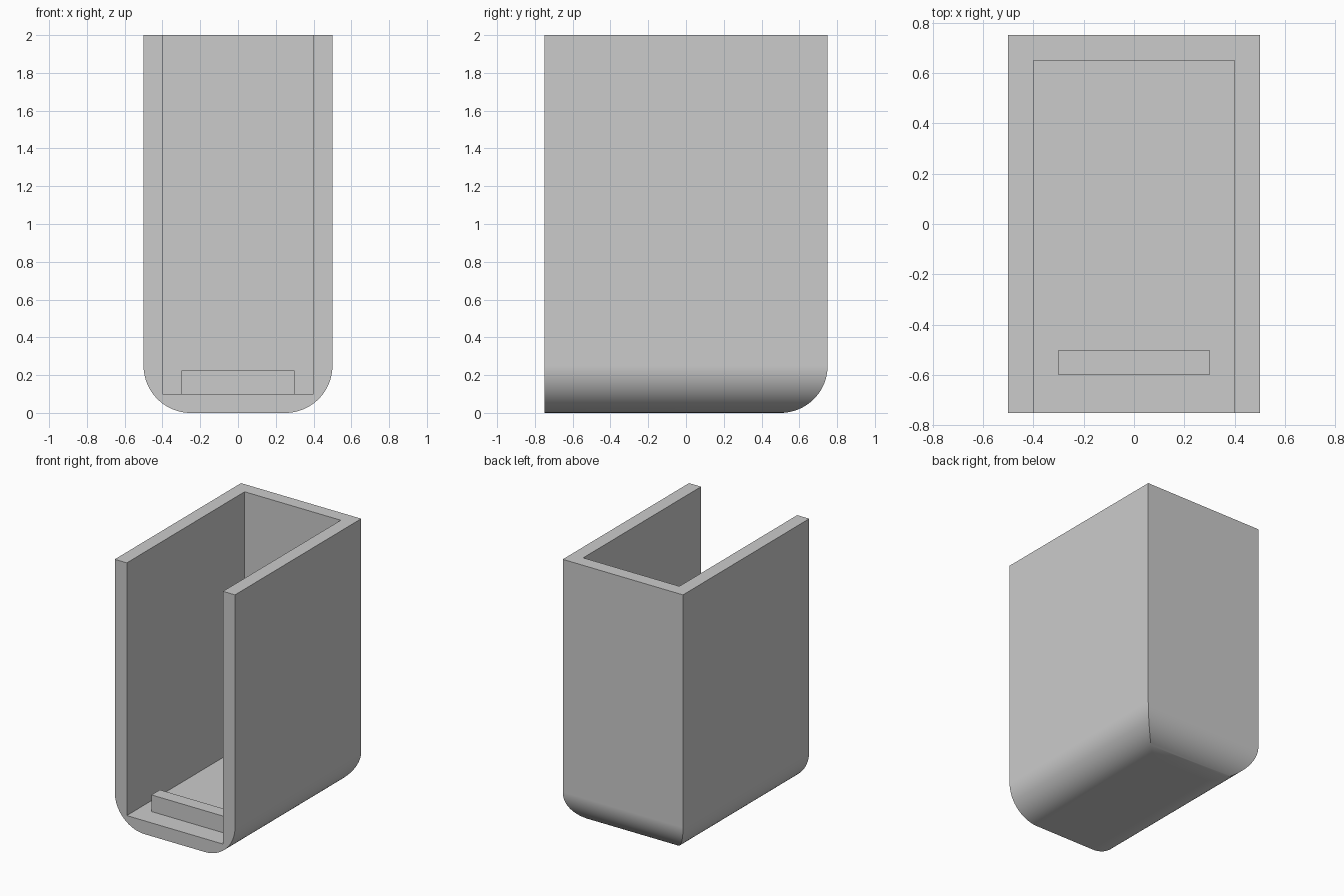
import bpy, bmesh
from math import sin, cos, pi, radians

cube = bpy.data.objects.get("Cube")
if cube:
    bpy.data.objects.remove(cube, do_unlink=True)

WIDTH, DEPTH, HEIGHT = 1.0, 1.5, 2.0
WALL, RADIUS, STEPS = 0.1, 0.25, 20

grey = bpy.data.materials.new("light grey")
grey.use_nodes = True
colour = (0.6, 0.6, 0.6, 1)
grey.diffuse_color = colour
grey.node_tree.nodes["Principled BSDF"].inputs["Base Color"].default_value = colour


def add_object(name, bm):
    bmesh.ops.recalc_face_normals(bm, faces=bm.faces)
    mesh = bpy.data.meshes.new(name)
    bm.to_mesh(mesh)
    bm.free()
    mesh.materials.append(grey)
    obj = bpy.data.objects.new(name, mesh)
    bpy.context.collection.objects.link(obj)
    return obj


def add_box(name, low, high):
    bm = bmesh.new()
    bmesh.ops.create_cube(bm, size=1)
    for v in bm.verts:
        v.co = [a + (c + 0.5) * (b - a) for a, b, c in zip(low, high, v.co)]
    return add_object(name, bm)


# Outer body: stacked rectangles, drawn in at the bottom on the sides and back
levels = []
for i in range(STEPS + 1):
    a = pi / 2 * i / STEPS
    levels.append((RADIUS * (1 - cos(a)), RADIUS * (1 - sin(a))))
levels.append((HEIGHT, 0))

bm = bmesh.new()
rings = []
for z, inset in levels:
    x, back, front = WIDTH / 2 - inset, DEPTH / 2 - inset, -DEPTH / 2
    corners = [(-x, front), (x, front), (x, back), (-x, back)]
    rings.append([bm.verts.new((px, py, z)) for px, py in corners])
for side in (1, 2, 3):
    n = (side + 1) % 4
    for lower, upper in zip(rings, rings[1:]):
        bm.faces.new((lower[side], lower[n], upper[n], upper[side]))
bm.faces.new([r[0] for r in rings] + [r[1] for r in reversed(rings)])
bm.faces.new(rings[0])
bm.faces.new(rings[-1])
shell = add_object("shell", bm)

# Hollow, open at the top and front
cutter = add_box("hollow_cutter",
                 (WALL - WIDTH / 2, -DEPTH, WALL),
                 (WIDTH / 2 - WALL, DEPTH / 2 - WALL, HEIGHT + 1))
cutter.hide_render = True
cut = shell.modifiers.new("hollow", "BOOLEAN")
cut.operation = "DIFFERENCE"
cut.solver = "EXACT"
cut.object = cutter
bpy.ops.object.select_all(action="DESELECT")
shell.select_set(True)
bpy.context.view_layer.objects.active = shell
bpy.ops.object.modifier_apply(modifier=cut.name)
bpy.data.objects.remove(cutter, do_unlink=True)

# Smooth the rounded bottom while the walls stay flat
bpy.ops.object.shade_smooth_by_angle(angle=radians(30))
normals = shell.modifiers.new("flat_walls", "WEIGHTED_NORMAL")
normals.keep_sharp = True

# Low bar across the floor near the opening
add_box("floor_bar", (-0.3, -0.6, WALL), (0.3, -0.5, 0.225))
